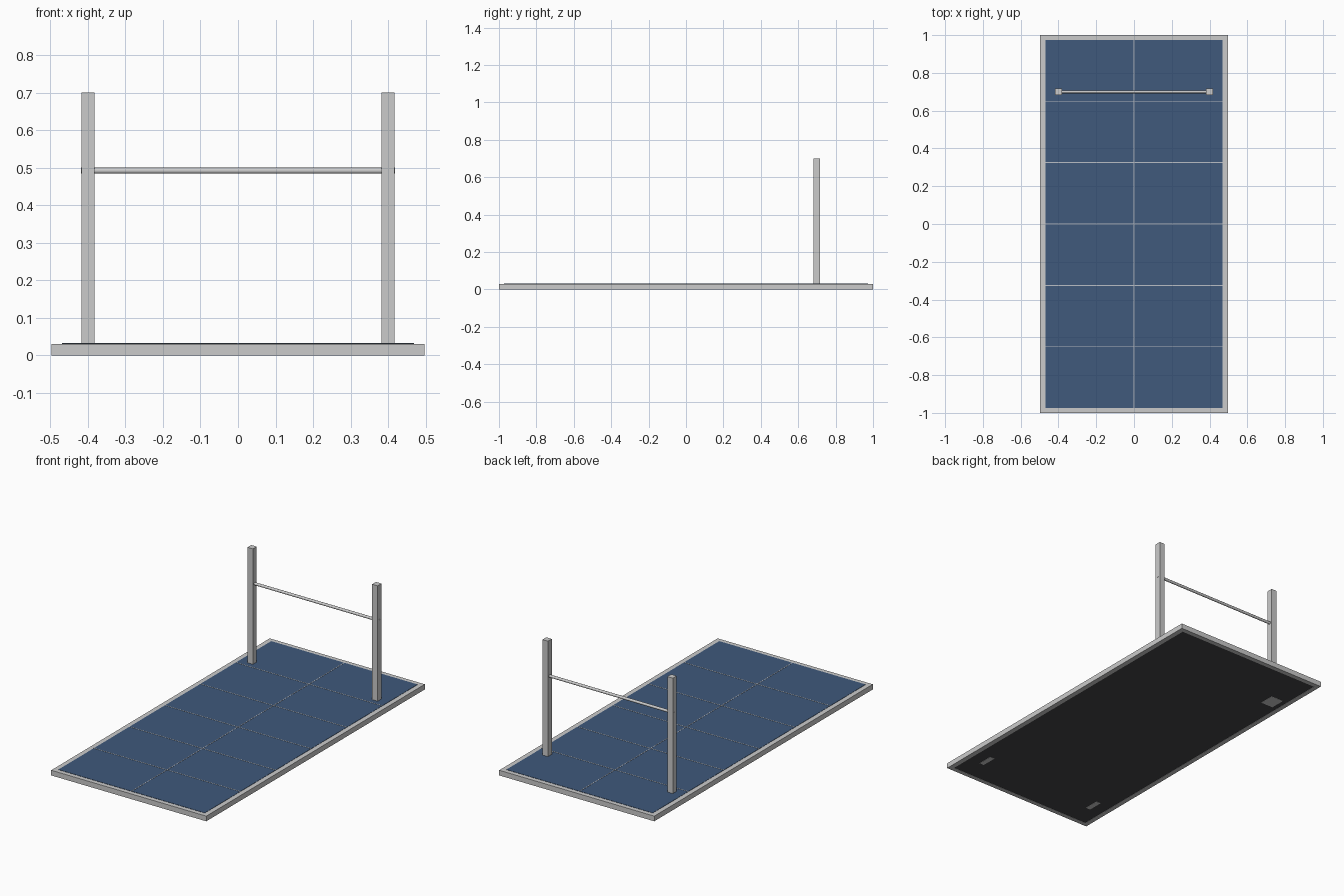
import bpy, math

if "Cube" in bpy.data.objects:
    bpy.data.objects.remove(bpy.data.objects["Cube"])


def material(name, rgb):
    m = bpy.data.materials.new(name)
    m.diffuse_color = (*rgb, 1)
    m.use_nodes = True
    m.node_tree.nodes["Principled BSDF"].inputs["Base Color"].default_value = m.diffuse_color
    return m


FRAME = material("frame_grey", (0.6, 0.6, 0.58))
STEEL = material("steel", (0.55, 0.55, 0.58))
BLUE = material("cell_blue", (0.05, 0.10, 0.20))
LINE = material("grid_line", (0.5, 0.53, 0.57))
BACK = material("back_sheet", (0.06, 0.06, 0.065))


def box(name, x, y, z, mat):
    """Box from (min, max) ranges on each axis."""
    lo, hi = zip(x, y, z)
    bpy.ops.mesh.primitive_cube_add(
        size=1, location=[(a + b) / 2 for a, b in zip(lo, hi)])
    ob = bpy.context.object
    ob.name = name
    ob.scale = [b - a for a, b in zip(lo, hi)]
    bpy.ops.object.transform_apply(location=False, rotation=False, scale=True)
    ob.data.materials.append(mat)
    return ob


W, L, H = 0.497, 1.0, 0.03       # outer half sizes and frame height
IW, IL = 0.469, 0.974            # inner half sizes

# Outer frame: one ring with mitre-free inner and outer walls
outer = [(-W, -L), (W, -L), (W, L), (-W, L)]
inner = [(-IW, -IL), (IW, -IL), (IW, IL), (-IW, IL)]
verts = [(x, y, z) for z in (0, H) for loop in (outer, inner) for x, y in loop]
faces = []
for i in range(4):
    j = (i + 1) % 4
    faces += [(i, j, 8 + j, 8 + i), (4 + j, 4 + i, 12 + i, 12 + j),
              (8 + i, 8 + j, 12 + j, 12 + i), (j, i, 4 + i, 4 + j)]
mesh = bpy.data.meshes.new("panel_frame")
mesh.from_pydata(verts, [], faces)
mesh.materials.append(FRAME)
frame = bpy.data.objects.new("panel_frame", mesh)
bpy.context.collection.objects.link(frame)

# Back sheet and blue cell surface
box("back_sheet", (-IW, IW), (-IL, IL), (0.001, 0.014), BACK)
box("cell_surface", (-IW, IW), (-IL, IL), (0.014, 0.0315), BLUE)

# Thin lines between the cells
t, top = 0.002, (0.031, 0.0325)
box("cell_line_long", (-t, t), (-IL, IL), top, LINE)
for i in range(-2, 3):
    y = i * 0.325
    box(f"cell_line_cross_{i + 3}", (-IW, IW), (y - t, y + t), top, LINE)

# Upright posts
for side, sx in (("left", -1), ("right", 1)):
    x, h = sx * 0.4, 0.0175
    box(f"{side}_post", (x - h, x + h), (0.7 - h, 0.7 + h), (0.03, 0.7), STEEL)

# Round cross bar whose ends just break through the posts
bpy.ops.mesh.primitive_cylinder_add(
    vertices=16, radius=0.008, depth=0.838, location=(0, 0.7, 0.492),
    rotation=(0, math.pi / 2, 0))
bar = bpy.context.object
bar.name = "cross_bar"
bar.data.materials.append(STEEL)
bpy.ops.object.shade_smooth_by_angle()

# Pads on the underside
box("mounting_pad", (-0.44, -0.36), (0.655, 0.745), (0, 0.01), FRAME)
for side, sx in (("left", -1), ("right", 1)):
    x = sx * 0.38
    box(f"{side}_front_pad", (x - 0.015, x + 0.015), (-0.845, -0.755), (0, 0.01), FRAME)
